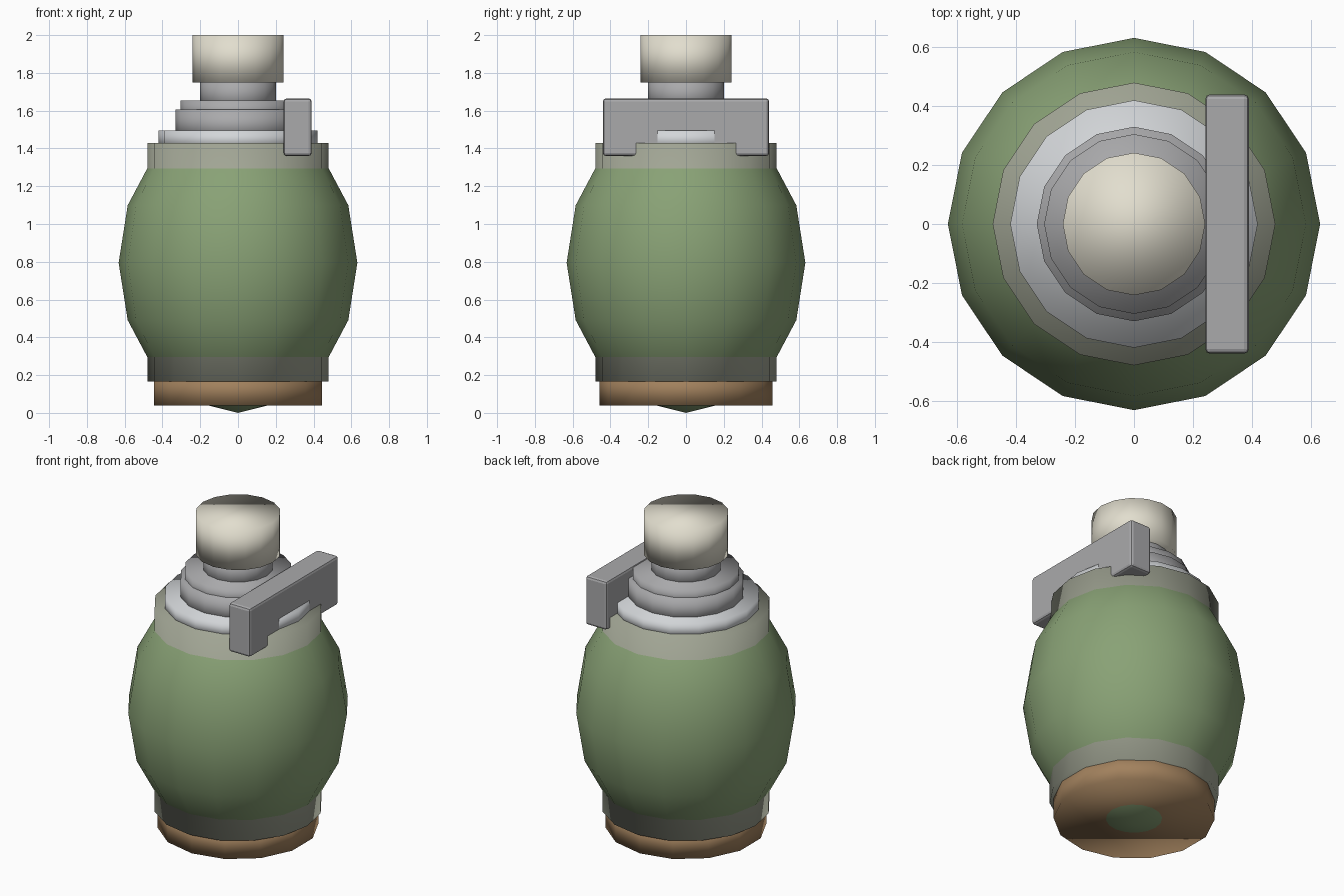
import bpy, bmesh

if "Cube" in bpy.data.objects:
    bpy.data.objects.remove(bpy.data.objects["Cube"])


def paint(obj, name, rgb):
    mat = bpy.data.materials.get(name) or bpy.data.materials.new(name)
    mat.diffuse_color = (*rgb, 1)
    mat.use_nodes = True
    mat.node_tree.nodes["Principled BSDF"].inputs["Base Color"].default_value = mat.diffuse_color
    obj.data.materials.append(mat)


def drum(name, radius, z0, z1, sides=16):
    bpy.ops.mesh.primitive_cylinder_add(vertices=sides, radius=radius, depth=z1 - z0,
                                        location=(0, 0, (z0 + z1) / 2))
    obj = bpy.context.object
    obj.name = name
    bpy.ops.object.shade_smooth()
    return obj


# Bulging shell, its bottom pole pokes through the base
bpy.ops.mesh.primitive_uv_sphere_add(segments=16, ring_count=8, radius=1, location=(0, 0, 0.795))
shell = bpy.context.object
shell.name = "shell"
shell.scale = (0.632, 0.632, 0.795)
bpy.ops.object.transform_apply(location=False, rotation=False, scale=True)
bpy.ops.object.shade_smooth()
paint(shell, "green", (0.25, 0.36, 0.18))

# Inner sleeve, visible as collars above and below the shell
paint(drum("collar_sleeve", 0.48, 0.165, 1.43), "grey_green", (0.36, 0.38, 0.30))

# Base plug
paint(drum("base_plug", 0.457, 0.04, 0.20, 14), "brown", (0.36, 0.22, 0.11))

# Stepped neck rings
paint(drum("top_plate", 0.42, 1.40, 1.495), "light_grey", (0.65, 0.67, 0.69))
for name, radius, z0, z1 in (("lower_ring", 0.33, 1.45, 1.605),
                             ("upper_ring", 0.305, 1.55, 1.655),
                             ("neck", 0.20, 1.60, 1.78)):
    paint(drum(name, radius, z0, z1), "mid_grey", (0.40, 0.40, 0.41))

# Cap
paint(drum("cap", 0.242, 1.75, 2.0), "cream", (0.76, 0.73, 0.62))

# Side lever: notched half profile mirrored in y, extruded along x
TOP, FOOT, END = 1.665, 1.36, 0.44
half = [(0.125, 1.495), (0.125, 1.43), (0.26, 1.43), (0.26, FOOT), (END, FOOT), (END, TOP)]
profile = half + [(-y, z) for y, z in reversed(half)]
bm = bmesh.new()
face = bm.faces.new([bm.verts.new((0.242, y, z)) for y, z in profile])
grown = bmesh.ops.extrude_face_region(bm, geom=[face])["geom"]
bmesh.ops.translate(bm, vec=(0.148, 0, 0),
                    verts=[g for g in grown if isinstance(g, bmesh.types.BMVert)])
bmesh.ops.recalc_face_normals(bm, faces=bm.faces)


# Round the outer edges only, leaving the notch crisp
def is_outer(edge):
    a, b = (v.co for v in edge.verts)
    same_z = any(abs(a.z - z) < 1e-4 and abs(b.z - z) < 1e-4 for z in (TOP, FOOT))
    return same_z or (abs(abs(a.y) - END) < 1e-4 and abs(a.y - b.y) < 1e-4)


bmesh.ops.bevel(bm, geom=[e for e in bm.edges if is_outer(e)], offset=0.016,
                segments=2, profile=0.5, affect='EDGES')
mesh = bpy.data.meshes.new("lever")
bm.to_mesh(mesh)
bm.free()
lever = bpy.data.objects.new("lever", mesh)
bpy.context.collection.objects.link(lever)
paint(lever, "mid_grey", (0.40, 0.40, 0.41))
